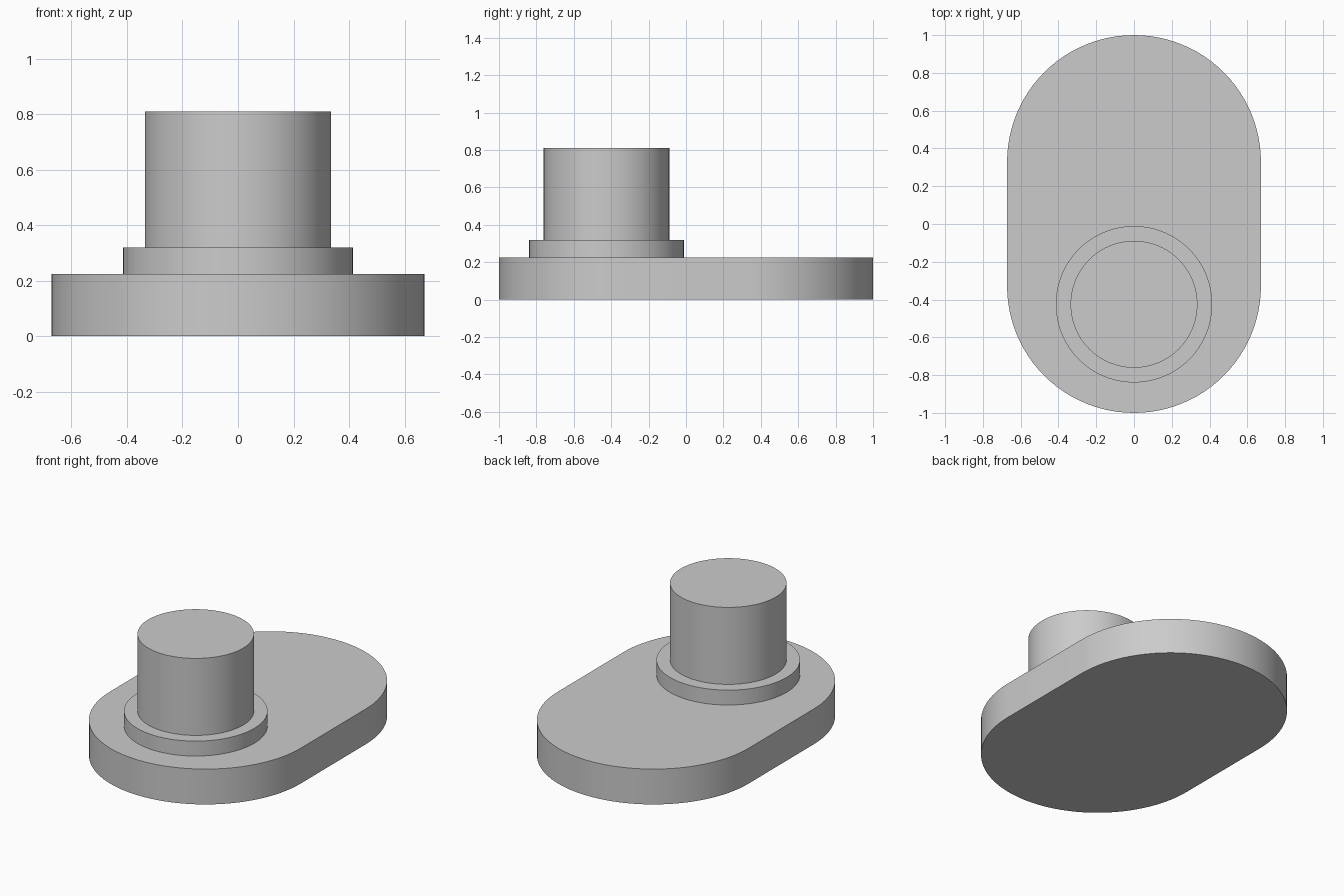
import bpy
import bmesh
from math import cos, sin, pi, radians

cube = bpy.data.objects.get("Cube")
if cube:
    bpy.data.objects.remove(cube, do_unlink=True)

# Single grey material
grey = bpy.data.materials.new("light_grey")
grey.use_nodes = True
colour = (0.6, 0.6, 0.6, 1)
grey.diffuse_color = colour
grey.node_tree.nodes["Principled BSDF"].inputs["Base Color"].default_value = colour


def slot_outline(radius, half_straight, steps=48):
    """Two half circles joined by straight sides along y."""
    points = []
    for side in (1, -1):
        for i in range(steps + 1):
            a = pi * i / steps
            points.append((side * radius * cos(a),
                           side * (half_straight + radius * sin(a))))
    return points


def circle_outline(radius, y, steps=96):
    return [(radius * cos(2 * pi * i / steps), y + radius * sin(2 * pi * i / steps))
            for i in range(steps)]


def extrude_part(name, outline, bottom, top):
    bm = bmesh.new()
    base = bm.faces.new([bm.verts.new((x, y, bottom)) for x, y in outline])
    grown = bmesh.ops.extrude_face_region(bm, geom=[base], use_keep_orig=True)["geom"]
    for v in grown:
        if isinstance(v, bmesh.types.BMVert):
            v.co.z = top
    bmesh.ops.recalc_face_normals(bm, faces=bm.faces)
    mesh = bpy.data.meshes.new(name)
    bm.to_mesh(mesh)
    bm.free()
    mesh.materials.append(grey)
    obj = bpy.data.objects.new(name, mesh)
    bpy.context.collection.objects.link(obj)
    bpy.ops.object.select_all(action="DESELECT")
    obj.select_set(True)
    bpy.context.view_layer.objects.active = obj
    bpy.ops.object.shade_smooth_by_angle(angle=radians(30))
    return obj


PLATE_TOP, COLLAR_TOP, POST_TOP = 0.225, 0.32, 0.81
POST_Y = -0.425

# Rounded base, then the collar and post near its front end
extrude_part("base_plate", slot_outline(0.672, 0.328), 0, PLATE_TOP)
extrude_part("collar", circle_outline(0.414, POST_Y), PLATE_TOP, COLLAR_TOP)
extrude_part("post", circle_outline(0.336, POST_Y), COLLAR_TOP, POST_TOP)
